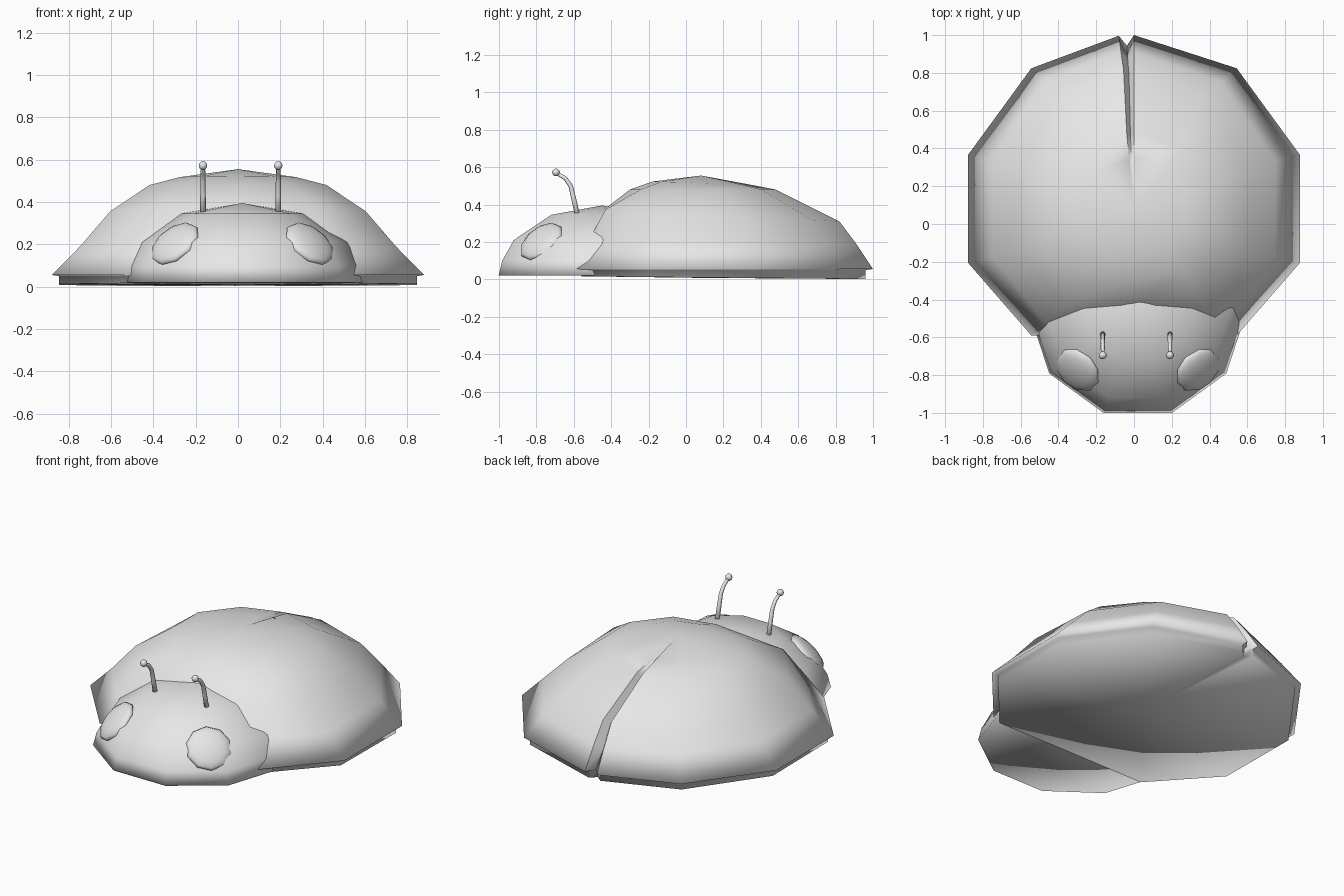
import bpy, bmesh, math
from mathutils import Vector

if "Cube" in bpy.data.objects:
    bpy.data.objects.remove(bpy.data.objects["Cube"])

grey = bpy.data.materials.new("plain_grey")
grey.diffuse_color = (0.8, 0.8, 0.8, 1)
grey.use_nodes = True
grey.node_tree.nodes["Principled BSDF"].inputs["Base Color"].default_value = grey.diffuse_color


def finish(name, bm):
    """Turn a bmesh into a smooth grey object."""
    bmesh.ops.recalc_face_normals(bm, faces=bm.faces)
    for f in bm.faces:
        f.smooth = True
    me = bpy.data.meshes.new(name)
    bm.to_mesh(me)
    bm.free()
    me.materials.append(grey)
    ob = bpy.data.objects.new(name, me)
    bpy.context.collection.objects.link(ob)
    return ob


def loft(bm, rings, top, bottom):
    """Skin closed rings from top to bottom, with a fan at each end."""
    vs = [[bm.verts.new(p) for p in r] for r in rings]
    n = len(vs[0])
    a, b = bm.verts.new(top), bm.verts.new(bottom)
    for i in range(n):
        j = (i + 1) % n
        bm.faces.new((a, vs[0][i], vs[0][j]))
        bm.faces.new((b, vs[-1][j], vs[-1][i]))
        for r, s in zip(vs, vs[1:]):
            bm.faces.new((r[i], s[i], s[j], r[j]))
    return vs


# Shell: ten-sided dome, flat at the front, with a wing slit at the back
CY = 0.08
angles = [90 - 36 * k for k in range(10)] + [-265, -267.5]
rings = []
# x radius, y radius, front limit, height, tilt towards the back, slit scale
for rx, ry, front, z, tilt, slit in [
        (0.29, 0.26, -0.25, 0.515, -0.008, 0.99),
        (0.44, 0.40, -0.30, 0.48, 0, 0.98),
        (0.635, 0.74, -0.43, 0.345, -0.035, 0.95),
        (0.785, 0.83, -0.53, 0.19, 0, 0.94),
        (0.925, 0.92, -0.59, 0.055, 0, 0.94),
        (0.89, 0.88, -0.56, 0.05, 0, 0.96),
        (0.89, 0.88, -0.56, 0.01, -0.008, 0.96)]:
    ring = []
    for k, ang in enumerate(angles):
        c, s = math.cos(math.radians(ang)), math.sin(math.radians(ang))
        f = slit if k == 11 else 1
        drop = 0.03 if k == 11 and z > 0.1 else 0
        ring.append((c * rx * f, max(CY + s * ry * f, front), z + tilt * s - drop))
    rings.append(ring)
bm = bmesh.new()
vs = loft(bm, rings, (0.0, CY, 0.555), (0, CY, 0.008))
for r, s in zip(vs, vs[1:]):            # crisp slit edges
    for k in (0, 10, 11):
        bm.edges.get((r[k], s[k])).smooth = False
finish("shell", bm)

# Head: ten-sided flattened dome tucked under the shell
HX, HY = 0.02, -0.45
bm = bmesh.new()
rings = [[(HX + r * math.cos(math.radians(36 * k)),
           HY + r * math.sin(math.radians(36 * k)), z) for k in range(10)]
         for r, z in [(0.285, 0.345), (0.495, 0.21), (0.56, 0.10), (0.58, 0.02)]]
loft(bm, rings, (HX, HY, 0.395), (HX, HY, 0.02))
finish("head", bm)

for side, label in ((-1, "left"), (1, "right")):
    # Eye: flattened ball lying on the head
    bm = bmesh.new()
    bmesh.ops.create_uvsphere(bm, u_segments=10, v_segments=8, radius=1)
    eye = finish(label + "_eye", bm)
    eye.scale = (0.132, 0.132, 0.045)
    eye.rotation_euler = Vector((side * 0.51, -0.52, 0.68)).to_track_quat('Z', 'Y').to_euler()
    eye.location = (HX + side * 0.318, HY - 0.322, 0.202)

    # Antenna: bent tapering stalk with a ball tip
    ax = 0.0125 + side * 0.178
    path = [(-0.575, 0.32, 0.014), (-0.60, 0.43, 0.013), (-0.617, 0.50, 0.012),
            (-0.645, 0.54, 0.011), (-0.69, 0.567, 0.010)]
    stalk = []
    for i, (y, z, r) in enumerate(path):
        p, q = path[max(i - 1, 0)], path[min(i + 1, len(path) - 1)]
        d = Vector((0, q[0] - p[0], q[1] - p[1])).normalized()
        n = d.cross(Vector((1, 0, 0)))
        stalk.append([Vector((ax, y, z)) + r * (Vector((1, 0, 0)) * math.cos(t) + n * math.sin(t))
                      for t in (math.tau * k / 8 for k in range(8))])
    bm = bmesh.new()
    loft(bm, stalk, (ax, *path[0][:2]), (ax, *path[-1][:2]))
    finish(label + "_antenna", bm)
    bm = bmesh.new()
    bmesh.ops.create_uvsphere(bm, u_segments=10, v_segments=6, radius=0.021)
    finish(label + "_antenna_tip", bm).location = (ax, -0.695, 0.572)
